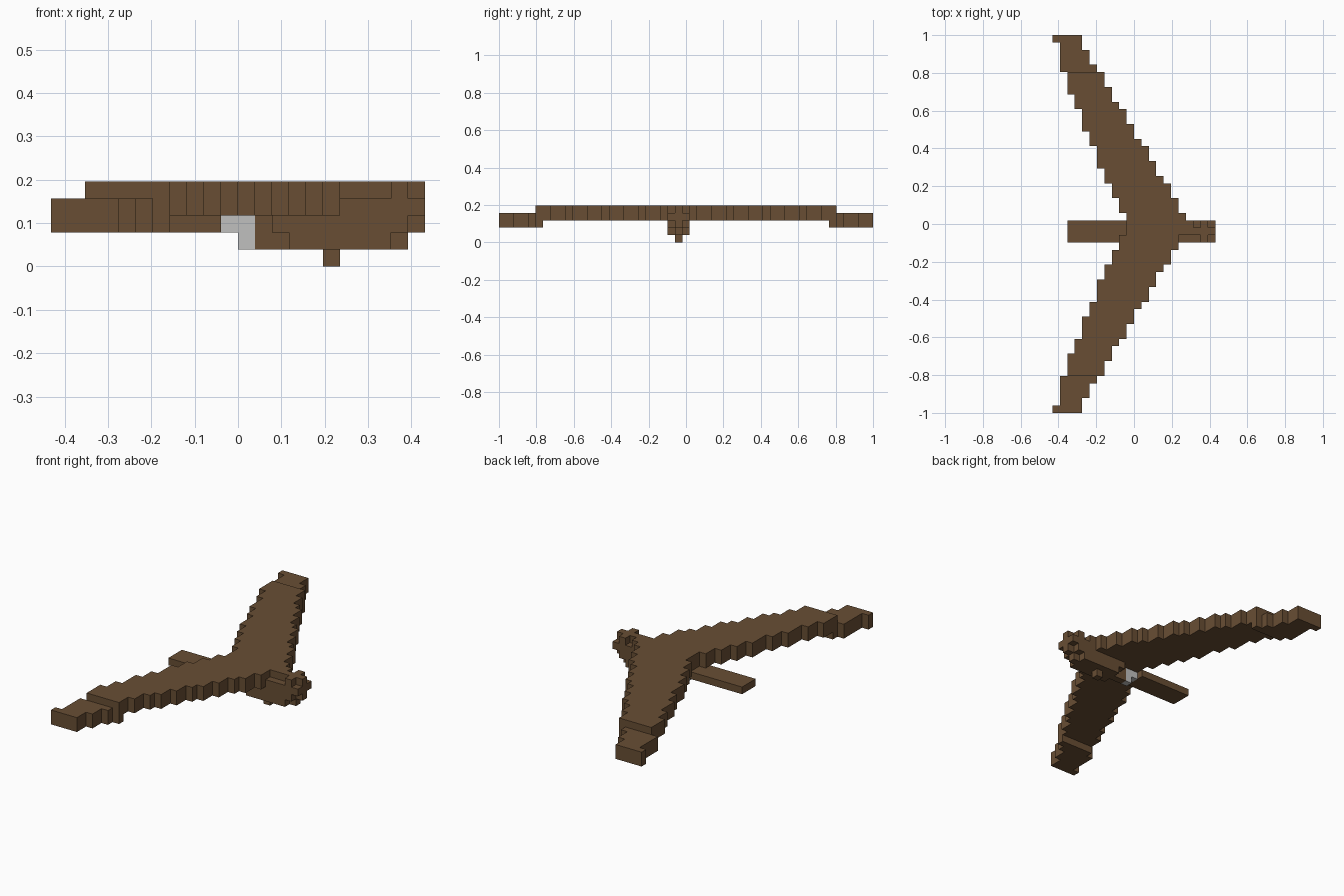
import bpy, bmesh

cube = bpy.data.objects.get("Cube")
if cube:
    bpy.data.objects.remove(cube, do_unlink=True)

V = 2 / 51          # block size
X0 = -11 * V        # tail-side end of the block grid


def material(name, rgb):
    m = bpy.data.materials.new(name)
    m.use_nodes = True
    m.diffuse_color = (*rgb, 1)
    bsdf = m.node_tree.nodes["Principled BSDF"]
    bsdf.inputs["Base Color"].default_value = (*rgb, 1)
    bsdf.inputs["Roughness"].default_value = 0.9
    return m


BROWN = material("brown", (0.140, 0.076, 0.034))
GREY = material("light grey", (0.53, 0.53, 0.52))


def prism(name, outline, z0, z1, mat):
    """Extrude a flat outline, given in block units, from z0 up to z1."""
    bm = bmesh.new()
    face = bm.faces.new([bm.verts.new((X0 + x * V, y * V, z0 * V)) for x, y in outline])
    ext = bmesh.ops.extrude_face_region(bm, geom=[face])
    top = [g for g in ext["geom"] if isinstance(g, bmesh.types.BMVert)]
    bmesh.ops.translate(bm, verts=top, vec=(0, 0, (z1 - z0) * V))
    bmesh.ops.recalc_face_normals(bm, faces=bm.faces)
    me = bpy.data.meshes.new(name)
    bm.to_mesh(me)
    bm.free()
    me.materials.append(mat)
    ob = bpy.data.objects.new(name, me)
    bpy.context.collection.objects.link(ob)
    return ob


def box(name, x0, x1, z0, z1, wide=False, mat=BROWN):
    """Body block: one row wide, or three rows when wide."""
    a, b = (-2.5, 0.5) if wide else (-1.5, -0.5)
    prism(name, [(x0, a), (x1, a), (x1, b), (x0, b)], z0, z1, mat)


def expand(start, runs):
    """Stepped edge: each run of rows lies one block further back."""
    return [start - i for i, n in enumerate(runs) for _ in range(n)]


# Wing edges, row by row from the centre to the tip
LEAD = expand(19, [1, 1, 2, 2, 1, 2, 2, 1, 2, 2, 1, 2, 2, 1, 2, 2])
TRAIL = expand(10, [2, 2, 2, 2, 3, 2, 3, 2, 3, 4, 1])


def wing_part(name, r0, r1, z0, z1):
    """Stepped slab covering signed rows r0..r1 of the wing."""
    def edge(table):
        pts = []
        for r in range(r0, r1 + 1):
            x = table[abs(r)]
            if pts and pts[-1][0] == x:
                pts.pop()
            else:
                pts.append((x, r - 0.5))
            pts.append((x, r + 0.5))
        return pts
    prism(name, edge(LEAD) + edge(TRAIL)[::-1], z0, z1, BROWN)


# Swept wing with lowered tips
wing_part("wing", -20, 20, 3, 5)
for side, s in (("left", 1), ("right", -1)):
    wing_part(side + "_wing_tip", *sorted((21 * s, 25 * s)), 2, 4)
    wing_part(side + "_wing_tip_lip", 20 * s, 20 * s, 2, 3)

# Tail and fuselage
box("tail", 2, 10, 2, 3, wide=True)
box("body_upper", 13, 20, 2, 3, wide=True)
box("body_lower", 14, 20, 1, 2, wide=True)
box("body_front", 17, 20, 3, 4, wide=True)
box("body_ridge", 18, 20, 4, 5)
box("body_back", 12, 13, 1, 3)
box("body_back_step", 13, 14, 1, 2)
box("belly_peg", 16, 17, 0, 1)

# Nose block with a cross-shaped tip
box("nose", 20, 21, 2, 5, wide=True)
box("chin", 20, 21, 1, 2)
box("nose_cross_bar", 21, 22, 3, 4, wide=True)
box("nose_cross_top", 21, 22, 4, 5)
box("nose_cross_bottom", 21, 22, 2, 3)

# Pale fitting under the wing
box("fitting_upper", 10, 12, 2, 3, mat=GREY)
box("fitting_lower", 11, 12, 1, 2, mat=GREY)
